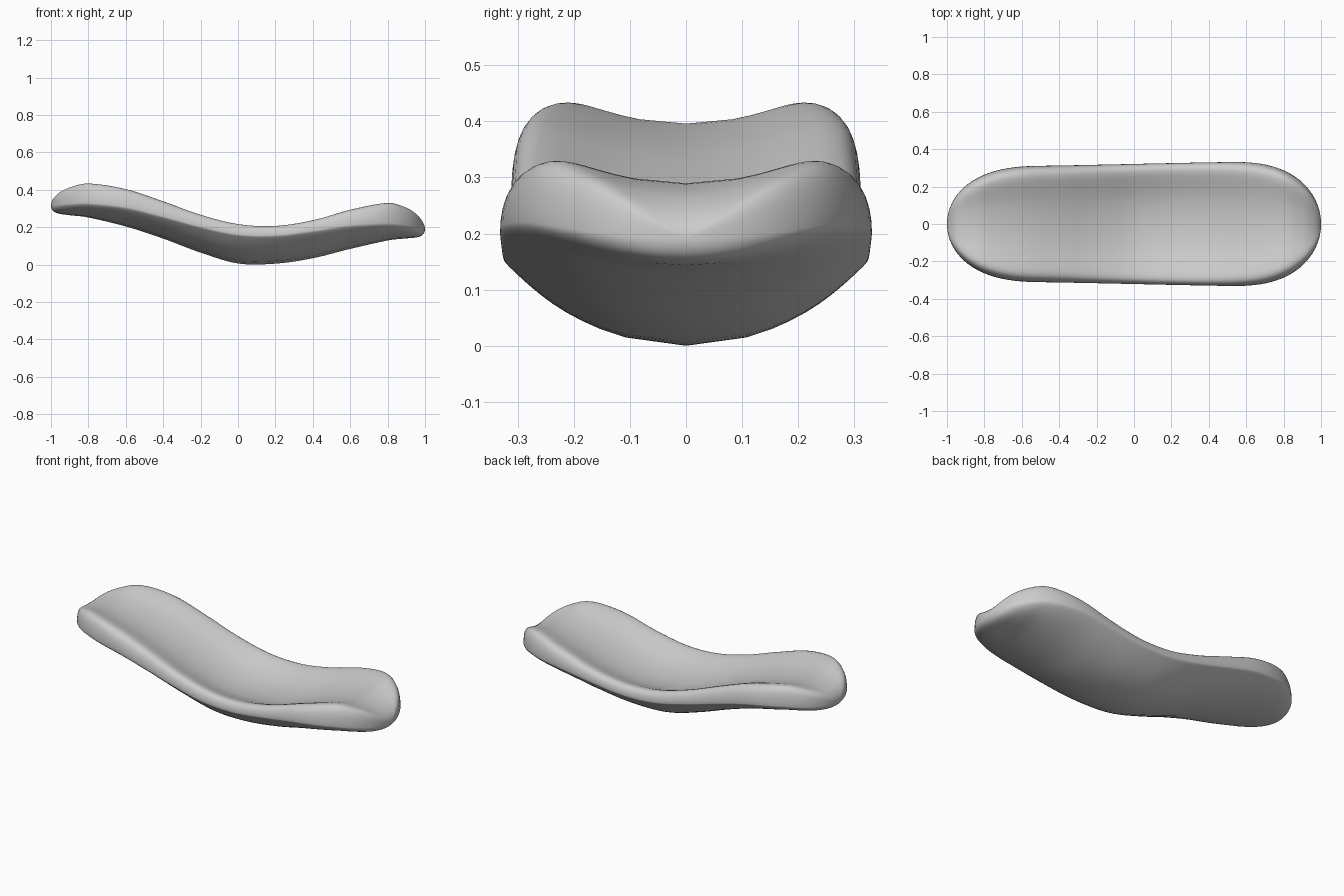
import bpy, bmesh, math

if "Cube" in bpy.data.objects:
    bpy.data.objects.remove(bpy.data.objects["Cube"])

# Stations along the length: x, underside centre, top centre, side crest, rim height
STATIONS = [
    (-1.00, .315, .315, .315, .315), (-.985, .285, .355, .352, .318),
    (-.95, .272, .382, .385, .322), (-.90, .265, .392, .410, .327),
    (-.80, .253, .395, .433, .330), (-.60, .205, .355, .404, .308),
    (-.40, .140, .287, .339, .258), (-.20, .065, .207, .267, .203),
    (.00, .007, .148, .216, .162), (.20, .006, .139, .206, .157),
    (.40, .035, .172, .237, .182), (.60, .085, .237, .294, .212),
    (.80, .130, .289, .329, .222), (.90, .141, .277, .303, .213),
    (.95, .146, .255, .272, .203), (.985, .158, .227, .232, .195),
    (1.00, .190, .190, .190, .190),
]
ROWS, RING = 72, 56


def param(x):
    return math.acos(max(-1, min(1, -x))) / math.pi


def interpolate(t, col):
    """Smooth cubic through the stations."""
    ts = [param(s[0]) for s in STATIONS]
    vs = [s[col] for s in STATIONS]
    n = len(ts)

    def slope(i):
        a, b = max(i - 1, 0), min(i + 1, n - 1)
        return (vs[b] - vs[a]) / (ts[b] - ts[a])
    i = max(k for k in range(n - 1) if ts[k] <= t + 1e-9)
    h = ts[i + 1] - ts[i]
    s = (t - ts[i]) / h
    return ((2*s**3 - 3*s**2 + 1) * vs[i] + (s**3 - 2*s**2 + s) * h * slope(i)
            + (3*s**2 - 2*s**3) * vs[i + 1] + (s**3 - s**2) * h * slope(i + 1))


def half_width(x):
    e = max(0, (abs(x) - .5) / .5)
    return (.321 + .014 * math.sin(1.6 * x)) * math.sqrt(max(0, 1 - e**2.6))


def section(t):
    """Dished cross-section with raised rounded sides."""
    x = -math.cos(math.pi * t)
    low, top, crest, rim = (interpolate(t, c) for c in (1, 2, 3, 4))
    w = half_width(x)
    lift = rim + (crest - rim) / .85 - top
    rise = (rim - low) * (.86 - .3 * x * x)
    pts = []
    for k in range(RING):
        a = 2 * math.pi * k / RING
        c, s = math.cos(a), math.sin(a)
        u = math.copysign(abs(c)**.5, c)
        f = math.sqrt(max(0, 1 - abs(u)**8))
        if s >= 0:
            z = rim + (top + lift * (u / .85)**2 - rim) * f
        else:
            z = rim + (low + rise * u * u - rim) * f
        pts.append((x, w * u, z))
    return pts


# Lounger body: sections joined along the length
bm = bmesh.new()
rings = [[bm.verts.new(p) for p in section(i / ROWS)] for i in range(ROWS + 1)]
for a, b in zip(rings, rings[1:]):
    for k in range(RING):
        j = (k + 1) % RING
        bm.faces.new((a[k], a[j], b[j], b[k]))
bmesh.ops.remove_doubles(bm, verts=bm.verts, dist=1e-5)
bmesh.ops.recalc_face_normals(bm, faces=bm.faces)
low = min(v.co.z for v in bm.verts)
for v in bm.verts:
    v.co.z -= low
for f in bm.faces:
    f.smooth = True
mesh = bpy.data.meshes.new("lounger_body")
bm.to_mesh(mesh)
bm.free()
body = bpy.data.objects.new("lounger_body", mesh)
bpy.context.collection.objects.link(body)
